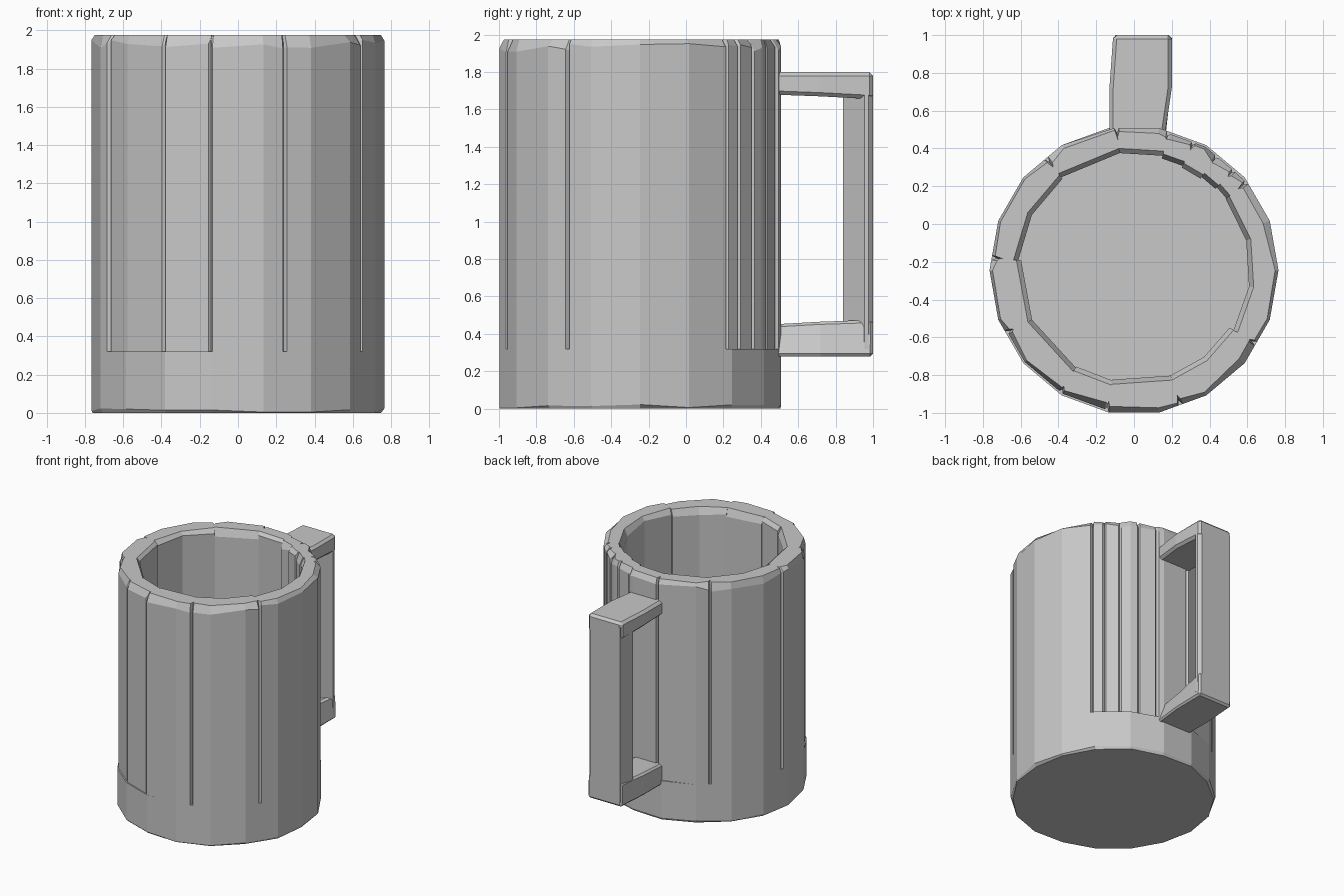
import bpy, bmesh, math, random

random.seed(4)
cube = bpy.data.objects.get("Cube")
if cube:
    bpy.data.objects.remove(cube, do_unlink=True)

CENTRE_Y, RADIUS, TOP, BASE_TOP, FACET = -0.245, 0.765, 1.975, 0.32, 20

grey = bpy.data.materials.new("grey")
grey.use_nodes = True
grey.diffuse_color = (0.58, 0.58, 0.58, 1)
grey.node_tree.nodes["Principled BSDF"].inputs["Base Color"].default_value = (0.58, 0.58, 0.58, 1)


def polar(r, degrees, z):
    a = math.radians(degrees)
    return (r * math.cos(a), CENTRE_Y + r * math.sin(a), z)


def facet_radius(degrees):
    """Distance to the flat-sided outside of the mug in this direction."""
    half = FACET / 2
    return RADIUS * math.cos(math.radians(half)) / math.cos(math.radians(degrees % FACET - half))


def loft(name, rings, bevel=0):
    """Closed solid through rings of equal point count."""
    bm = bmesh.new()
    loops = [[bm.verts.new(p) for p in ring] for ring in rings]
    for low, high in zip(loops, loops[1:]):
        for i in range(len(low)):
            j = (i + 1) % len(low)
            bm.faces.new((low[i], low[j], high[j], high[i]))
    bm.faces.new(loops[0][::-1])
    bm.faces.new(loops[-1])
    bmesh.ops.recalc_face_normals(bm, faces=bm.faces)
    mesh = bpy.data.meshes.new(name)
    bm.to_mesh(mesh)
    bm.free()
    mesh.materials.append(grey)
    obj = bpy.data.objects.new(name, mesh)
    bpy.context.collection.objects.link(obj)
    if bevel:
        mod = obj.modifiers.new("soft_edges", "BEVEL")
        mod.width, mod.segments = bevel, 1


def stave(index, start, end, inner_r):
    """Wall plank: faceted outside, notched sides, chipped rim."""
    recess = 0.01 if 30 < start < 70 or 200 < start < 250 else 0
    notch = 0.9
    corners = [a for a in range(-40, 361, FACET) if start + 3 < a < end - 3]
    outer = [(facet_radius(a) - recess, a) for a in [start + notch] + corners + [end - notch]]
    outer.insert(0, (facet_radius(start) - 0.025, start))
    outer.append((facet_radius(end) - 0.025, end))
    cuts = max(1, round((end - start) / 24))
    inner = [(inner_r, end + (start - end) * i / cuts) for i in range(cuts + 1)]

    bottom = [polar(r, a, BASE_TOP) for r, a in outer + inner]
    shoulder = [polar(r, a, TOP - random.uniform(0.02, 0.07)) for r, a in outer + inner]
    rim = [polar(r - random.uniform(0.012, 0.04), a, TOP) for r, a in outer]
    rim += [polar(r + 0.025, a, TOP) for r, a in inner]
    loft("stave_%d" % index, [bottom, shoulder, rim])


# Staves of uneven width and thickness round the wall
seams = [-31, 38, 45, 54, 65, 76, 97, 128, 175, 206, 239, 259, 289, 329]
inner_radii = [0.615, 0.62, 0.61, 0.6, 0.61, 0.625, 0.625, 0.615, 0.6, 0.6, 0.595, 0.59, 0.59]
for n, (a, b, r) in enumerate(zip(seams, seams[1:], inner_radii)):
    stave(n, a, b, r)

# Solid faceted base with a worn lower edge
angles = range(0, 360, FACET)
loft("base", [
    [polar(RADIUS - random.uniform(0.002, 0.018), a, 0) for a in angles],
    [polar(RADIUS, a, random.uniform(0.004, 0.025)) for a in angles],
    [polar(RADIUS, a, BASE_TOP) for a in angles],
])


def section(y, x0, x1, z0, z1, slant=0):
    """Cross-section of an arm; slant narrows its upper left edge."""
    return [(x0, y, z0), (x1, y, z0), (x1 - slant, y, z1), (x0, y, z1)]


# Handle: two tapered arms and an upright with a slanted inner side
loft("upper_handle_arm", [
    section(0.45, -0.13, 0.16, 1.68, 1.80),
    section(0.72, -0.13, 0.20, 1.67, 1.80),
    section(1.00, -0.11, 0.20, 1.655, 1.80),
], 0.02)
loft("lower_handle_arm", [
    section(0.45, -0.13, 0.17, 0.28, 0.45, 0.06),
    section(0.72, -0.13, 0.20, 0.28, 0.465, 0.06),
    section(1.00, -0.11, 0.20, 0.28, 0.475),
], 0.015)
post = [(-0.10, 1.0), (0.175, 1.0), (0.2, 0.975), (0.2, 0.955), (0.1, 0.84), (-0.12, 0.86)]
loft("handle_upright", [[(x, y, z) for x, y in post] for z in (0.32, 1.76)])
